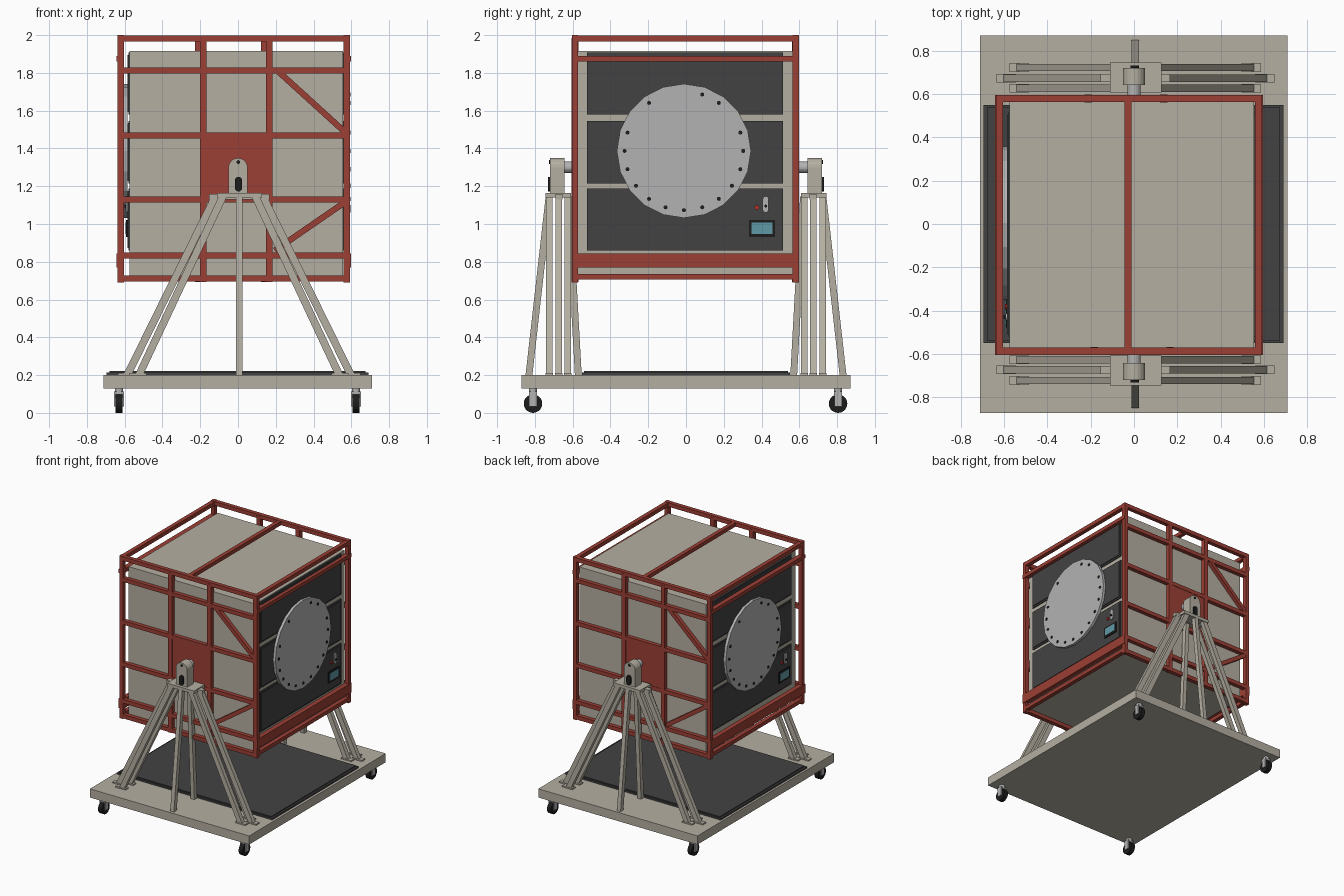
import bpy, bmesh
from math import sin, cos, radians, pi
from mathutils import Vector

if "Cube" in bpy.data.objects:
    bpy.data.objects.remove(bpy.data.objects["Cube"])


def material(name, rgb):
    m = bpy.data.materials.new(name)
    m.diffuse_color = (*rgb, 1)
    m.use_nodes = True
    m.node_tree.nodes["Principled BSDF"].inputs["Base Color"].default_value = m.diffuse_color
    return m


BEIGE = material("beige", (0.46, 0.43, 0.36))
RED = material("red", (0.33, 0.05, 0.035))
DARK = material("dark", (0.055, 0.055, 0.055))
BLACK = material("black", (0.012, 0.012, 0.012))
STEEL = material("steel", (0.45, 0.45, 0.45))
CYAN = material("screen", (0.12, 0.32, 0.38))
BUTTON = material("button", (0.6, 0.03, 0.02))


def prism(name, pts, axis, a, b, mat):
    """Extrude a 2D profile along x (pts = y,z) or y (pts = x,z) or z (pts = x,y)."""
    place = {"x": lambda u, v, t: (t, u, v), "y": lambda u, v, t: (u, t, v),
             "z": lambda u, v, t: (u, v, t)}[axis]
    bm = bmesh.new()
    lo = [bm.verts.new(place(u, v, a)) for u, v in pts]
    hi = [bm.verts.new(place(u, v, b)) for u, v in pts]
    bm.faces.new(lo)
    bm.faces.new(hi)
    n = len(pts)
    for i in range(n):
        j = (i + 1) % n
        bm.faces.new((lo[i], lo[j], hi[j], hi[i]))
    bmesh.ops.recalc_face_normals(bm, faces=bm.faces)
    me = bpy.data.meshes.new(name)
    bm.to_mesh(me)
    bm.free()
    me.materials.append(mat)
    ob = bpy.data.objects.new(name, me)
    bpy.context.collection.objects.link(ob)
    return ob


def box(name, x0, x1, y0, y1, z0, z1, mat):
    return prism(name, [(x0, y0), (x1, y0), (x1, y1), (x0, y1)], "z", z0, z1, mat)


def arc(cu, cv, r, start=0, end=360, n=20):
    steps = n if end - start == 360 else n + 1
    return [(cu + r * cos(radians(start + (end - start) * i / n)),
             cv + r * sin(radians(start + (end - start) * i / n))) for i in range(steps)]


def capsule(cu, v0, v1, r):
    return arc(cu, v1 - r, r, 0, 180, 8) + arc(cu, v0 + r, r, 180, 360, 8)


def beam(name, p, q, w, d, mat):
    """Square tube between two points; w lies across, d is the other thickness."""
    p, q = Vector(p), Vector(q)
    ob = box(name, -w / 2, w / 2, -d / 2, d / 2, 0, (q - p).length, mat)
    z = (q - p).normalized()
    y = Vector((0, 1, 0)) if abs(z.y) < 0.5 else Vector((1, 0, 0))
    x = y.cross(z).normalized()
    y = z.cross(x)
    for v in ob.data.vertices:
        v.co = p + x * v.co.x + y * v.co.y + z * v.co.z
    return ob


# wheeled base and mat
box("base_platform", -0.712, 0.71, -0.872, 0.87, 0.13, 0.2, BEIGE)
box("floor_mat", -0.695, 0.69, -0.55, 0.55, 0.2, 0.213, DARK)
box("floor_mat_top", -0.68, 0.675, -0.54, 0.54, 0.213, 0.221, DARK)
for x in (-0.63, 0.625):
    for y in (-0.81, 0.805):
        prism("caster_wheel", arc(y, 0.049, 0.049), "x", x - 0.018, x + 0.018, BLACK)
        prism("caster_stem", arc(x, y, 0.022, n=12), "z", 0.098, 0.13, STEEL)
        box("caster_crown", x - 0.026, x + 0.026, y - 0.022, y + 0.022, 0.1, 0.112, STEEL)
        for s in (-1, 1):
            fx = x + s * 0.022
            box("caster_fork", fx - 0.004, fx + 0.004, y - 0.02, y + 0.02, 0.035, 0.11, STEEL)

# central cabinet
box("cabinet", -0.575, 0.555, -0.572, 0.565, 0.725, 1.915, BEIGE)

# red outer frame
X0, X1, Y0, Y1 = -0.637, 0.592, -0.604, 0.597
T = 0.033
for x in (X0, X1 - T):
    for y in (Y0, Y1 - T):
        box("corner_post", x, x + T, y, y + T, 0.69, 2.0, RED)
CX, CY = (X0 + X1) / 2, (Y0 + Y1) / 2
for s in (1, -1):                       # front, and the same turned half way round
    def fx(v):
        return CX + s * (v - CX)
    y0, y1 = sorted((CY + s * (Y0 - CY), CY + s * (Y0 + T - CY)))
    for z in (1.967, 1.797, 1.452, 1.113, 0.817, 0.695):
        box("face_rail", X0 + T, X1 - T, y0, y1, z, z + 0.032, RED)
    for x in (-0.183, 0.166):
        a = fx(x)
        box("face_upright", a - 0.017, a + 0.017, y0 - 0.002, y1 + 0.002, 0.693, 1.985, RED)
    ym = (y0 + y1) / 2
    beam("upper_brace", (fx(0.205), ym, 1.815), (fx(0.57), ym, 1.483), 0.032, 0.03, RED)
    beam("lower_brace", (fx(0.195), ym, 0.86), (fx(0.57), ym, 1.118), 0.032, 0.03, RED)
    a, b = sorted((fx(-0.175), fx(0.175)))
    box("pivot_plate", a, b, y0 + 0.003, y1 - 0.003, 1.13, 1.465, RED)

# side rails and top bar
for x, out in ((X0, -1), (X1 - T, 1)):
    e0, e1 = (x - 0.005, x + T) if out < 0 else (x, x + T + 0.005)
    for z0, z1 in ((1.966, 1.997), (0.706, 0.736)):
        box("side_rail", x, x + T, Y0, Y1, z0, z1, RED)
    box("side_upper_rail", e0, e1, Y0, Y1, 1.86, 1.89, RED)
    box("side_lower_beam", e0, e1, Y0, Y1, 0.77, 0.845, RED)
box("top_centre_bar", -0.043, -0.011, Y0 + 0.01, Y1 - 0.01, 1.967, 1.998, RED)

# drawer panels, round cover and controls on both sides
BOLTS = [i for i in range(20) if i not in (2, 5, 6, 8)]
for s, xf in ((1, 0.555), (-1, -0.572)):
    def X(t):
        return xf + s * t

    def Y(y):
        return CY + s * (y - CY)

    def plate(name, y0, y1, z0, z1, t0, t1, mat):
        a, b = sorted((Y(y0), Y(y1)))
        prism(name, [(a, z0), (b, z0), (b, z1), (a, z1)], "x", X(t0), X(t1), mat)

    for z0, z1 in ((1.58, 1.908), (1.215, 1.545), (0.86, 1.187)):
        plate("drawer_panel", -0.523, 0.513, z0, z1, -0.005, 0.008, DARK)
        plate("drawer_face", -0.51, 0.5, z0 + 0.013, z1 - 0.013, 0.008, 0.014, DARK)
    cy, cz = -0.011, 1.387
    prism("round_cover", arc(Y(cy), cz, 0.355, n=20), "x", X(0.012), X(0.035), STEEL)
    for i in BOLTS:
        t = 2 * pi * i / 20
        prism("cover_bolt", arc(Y(cy + 0.314 * cos(t)), cz + 0.314 * sin(t), 0.011, n=8),
              "x", X(0.034), X(0.04), BLACK)
    plate("display_bezel", 0.333, 0.472, 0.932, 1.022, 0.012, 0.02, BLACK)
    plate("display_screen", 0.347, 0.459, 0.948, 1.008, 0.018, 0.023, CYAN)
    prism("push_button", arc(Y(0.375), 1.087, 0.012, n=10), "x", X(0.012), X(0.024), BUTTON)
    prism("switch_plate", capsule(Y(0.422), 1.06, 1.147, 0.016), "x", X(0.012), X(0.022), STEEL)
    prism("switch_knob", arc(Y(0.422), 1.095, 0.008, n=8), "x", X(0.02), X(0.03), BLACK)

# trestle stands carrying the pivots
SX = 0.006
for s in (-1, 1):
    def ybox(name, x0, x1, y0, y1, z0, z1, mat=BEIGE):
        a, b = sorted((s * y0, s * y1))
        box(name, x0, x1, a, b, z0, z1, mat)

    for y, top, foot in ((0.627, 0.085, 0.535), (0.674, 0.125, 0.597), (0.723, 0.085, 0.535)):
        for m in (-1, 1):
            beam("trestle_leg", (SX + m * foot, s * y, 0.19), (SX + m * top, s * y, 1.148),
                 0.04, 0.034, BEIGE)
            ybox("leg_foot", SX + m * foot - 0.045, SX + m * foot + 0.045,
                 y - 0.02, y + 0.02, 0.2, 0.21)
    for yt, yf in ((0.725, 0.832), (0.622, 0.57)):
        beam("centre_leg", (SX, s * yf, 0.195), (SX, s * yt, 1.145), 0.033, 0.036, BEIGE)
    ybox("trestle_ridge", SX - 0.16, SX + 0.16, 0.655, 0.692, 1.13, 1.158)
    ybox("trestle_cap", SX - 0.118, SX + 0.122, 0.608, 0.745, 1.14, 1.165)
    block = arc(0, 1.298, 0.051, 0, 180, 10) + [(-0.051, 1.16), (0.051, 1.16)]
    prism("bearing_block", block, "y", s * 0.643, s * 0.72, BEIGE)
    prism("pivot_axle", arc(0, 1.3, 0.03), "y", s * 0.58, s * 0.65, STEEL)
    prism("pivot_pin", arc(0.002, 1.328, 0.01, n=10), "y", s * 0.715, s * 0.724, BLACK)
    prism("lock_handle", capsule(0.003, 1.172, 1.25, 0.019), "y", s * 0.715, s * 0.731, BLACK)
